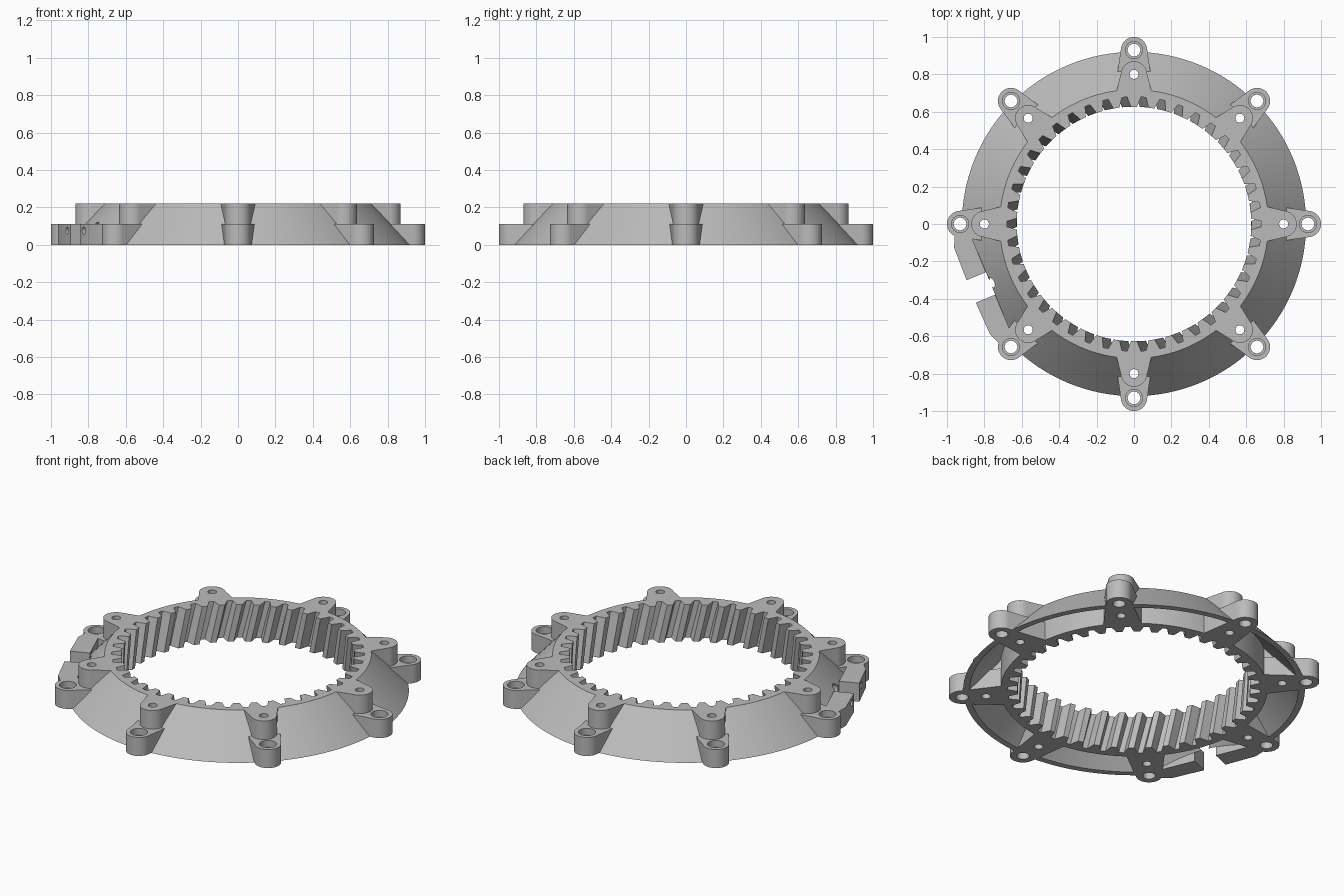
import bpy, bmesh
from math import pi, sin, cos, radians
from mathutils import Matrix, Vector

cube = bpy.data.objects.get("Cube")
if cube:
    bpy.data.objects.remove(cube)

HEIGHT, LOW = 0.22, 0.11
TEETH, TWIST = 42, 0.075
SPOKES = [i * pi / 4 for i in range(8)]
GAP = radians(202.5)

grey = bpy.data.materials.new("light grey")
grey.use_nodes = True
grey.diffuse_color = (0.5, 0.5, 0.5, 1)
grey.node_tree.nodes["Principled BSDF"].inputs["Base Color"].default_value = (0.5, 0.5, 0.5, 1)


def finish(bm, name):
    bmesh.ops.recalc_face_normals(bm, faces=bm.faces)
    mesh = bpy.data.meshes.new(name)
    bm.to_mesh(mesh)
    bm.free()
    mesh.materials.append(grey)
    ob = bpy.data.objects.new(name, mesh)
    bpy.context.collection.objects.link(ob)
    return ob


def prism(bm, outline, z0, z1, turn=0):
    """Extrude a flat outline upwards, turned about the z axis."""
    spin = Matrix.Rotation(turn, 4, 'Z')
    rows = [[bm.verts.new(spin @ Vector((x, y, z))) for x, y in outline] for z in (z0, z1)]
    bridge(bm, rows)
    bm.faces.new(rows[0])
    bm.faces.new(rows[1])


def bridge(bm, rows, closed=False):
    pairs = list(zip(rows, rows[1:])) + ([(rows[-1], rows[0])] if closed else [])
    for a, b in pairs:
        for i in range(len(a)):
            j = (i + 1) % len(a)
            bm.faces.new((a[i], a[j], b[j], b[i]))


def lathe(bm, profile, segs, centre=(0, 0), closed=True):
    """Revolve (radius, z) points about a vertical axis."""
    rows = [[bm.verts.new((centre[0] + r * cos(2 * pi * k / segs),
                           centre[1] + r * sin(2 * pi * k / segs), z))
             for k in range(segs)] for r, z in profile]
    bridge(bm, rows, closed)
    if not closed:
        bm.faces.new(rows[0])
        bm.faces.new(rows[-1])


def radial_hole(bm, radius, d0, d1, t, z):
    """Cylinder pointing outwards through the gap sector."""
    place = (Matrix.Rotation(GAP, 4, 'Z') @ Matrix.Translation(((d0 + d1) / 2, t, z))
             @ Matrix.Rotation(pi / 2, 4, 'Y'))
    bmesh.ops.create_cone(bm, cap_ends=True, segments=24, radius1=radius, radius2=radius,
                          depth=d1 - d0, matrix=place)


def cut(ob, cutter):
    mod = ob.modifiers.new("cut", 'BOOLEAN')
    mod.operation, mod.solver, mod.object = 'DIFFERENCE', 'EXACT', cutter
    bpy.context.view_layer.objects.active = ob
    bpy.ops.object.modifier_apply(modifier=mod.name)


def boss_outline(centre, radius, root_half):
    """Rounded lug that flares out towards the ring."""
    arc = [radians(-84 + 168 * k / 28) for k in range(29)]
    return ([(0.69, -root_half)]
            + [(centre + radius * cos(a), radius * sin(a)) for a in arc]
            + [(0.69, root_half)])


# Helical internal gear ring
bm = bmesh.new()
pitch = 2 * pi / TEETH
tooth = [(-0.36, 0.68), (-0.17, 0.627), (0.17, 0.627), (0.36, 0.68)]
LEVELS = 4
inner, outer = [], []
for lv in range(LEVELS + 1):
    f = lv / LEVELS
    ri, ro = [], []
    for n in range(TEETH):
        for da, r in tooth:
            a = pi / 2 + (n + da) * pitch + TWIST * (1 - f)
            ri.append(bm.verts.new((r * cos(a), r * sin(a), HEIGHT * f)))
            ro.append(bm.verts.new((0.718 * cos(a), 0.718 * sin(a), HEIGHT * f)))
    inner.append(ri)
    outer.append(ro)
bridge(bm, inner)
bridge(bm, outer)
bridge(bm, [inner[0], outer[0]])
bridge(bm, [inner[-1], outer[-1]])
gear_ring = finish(bm, "gear_ring")

# Hollow sloping skirt
bm = bmesh.new()
lathe(bm, [(0.92, 0), (0.718, HEIGHT), (0.70, HEIGHT), (0.70, 0.185), (0.885, 0)], 128)
skirt = finish(bm, "sloping_skirt")

# Upper and lower screw lugs
bm = bmesh.new()
for a in SPOKES:
    prism(bm, boss_outline(0.80, 0.07, 0.098), 0.1, HEIGHT, a)
upper_lugs = finish(bm, "upper_lugs")
bm = bmesh.new()
for a in SPOKES:
    prism(bm, boss_outline(0.93, 0.07, 0.106), 0, LOW, a)
lower_lugs = finish(bm, "lower_lugs")

# Two stop blocks beside the gap
bm = bmesh.new()
block = [(0.83, 0.065), (0.942, 0.065), (0.937, 0.25), (0.90, 0.335), (0.83, 0.36)]
for side in (1, -1):
    prism(bm, [(d, side * t) for d, t in block], 0, LOW, GAP)
stop_blocks = finish(bm, "stop_blocks")

# Cutters: screw holes, gap and cross holes
bm = bmesh.new()
for a in SPOKES:
    for r, profile in ((0.80, [(0.024, -0.1), (0.024, 0.4)]),
                       (0.93, [(0.034, -0.1), (0.034, 0.07), (0.046, 0.07), (0.046, 0.2)])):
        lathe(bm, profile, 32, (r * cos(a), r * sin(a)), closed=False)
screw_holes = finish(bm, "screw_hole_cutter")

bm = bmesh.new()
prism(bm, [(0.83, -0.45), (1.1, -0.45), (1.1, 0.45), (0.83, 0.45)], -0.1, 0.4, GAP)
gap_cutter = finish(bm, "gap_cutter")

bm = bmesh.new()
radial_hole(bm, 0.036, 0.74, 0.95, 0, 0.085)
window_cutter = finish(bm, "window_cutter")

bm = bmesh.new()
for t in (-0.115, 0.115):
    radial_hole(bm, 0.02, 0.75, 1.0, t, 0.075)
cross_holes = finish(bm, "cross_hole_cutter")

for ob in (skirt, upper_lugs, lower_lugs, stop_blocks):
    cut(ob, screw_holes)
cut(skirt, gap_cutter)
cut(skirt, window_cutter)
cut(stop_blocks, cross_holes)
for cutter in (screw_holes, gap_cutter, window_cutter, cross_holes):
    bpy.data.objects.remove(cutter)

# Smooth round walls, keep edges sharp
bpy.ops.object.select_all(action='DESELECT')
for ob in (gear_ring, skirt, upper_lugs, lower_lugs, stop_blocks):
    ob.select_set(True)
bpy.context.view_layer.objects.active = skirt
bpy.ops.object.shade_smooth_by_angle(angle=radians(25))
